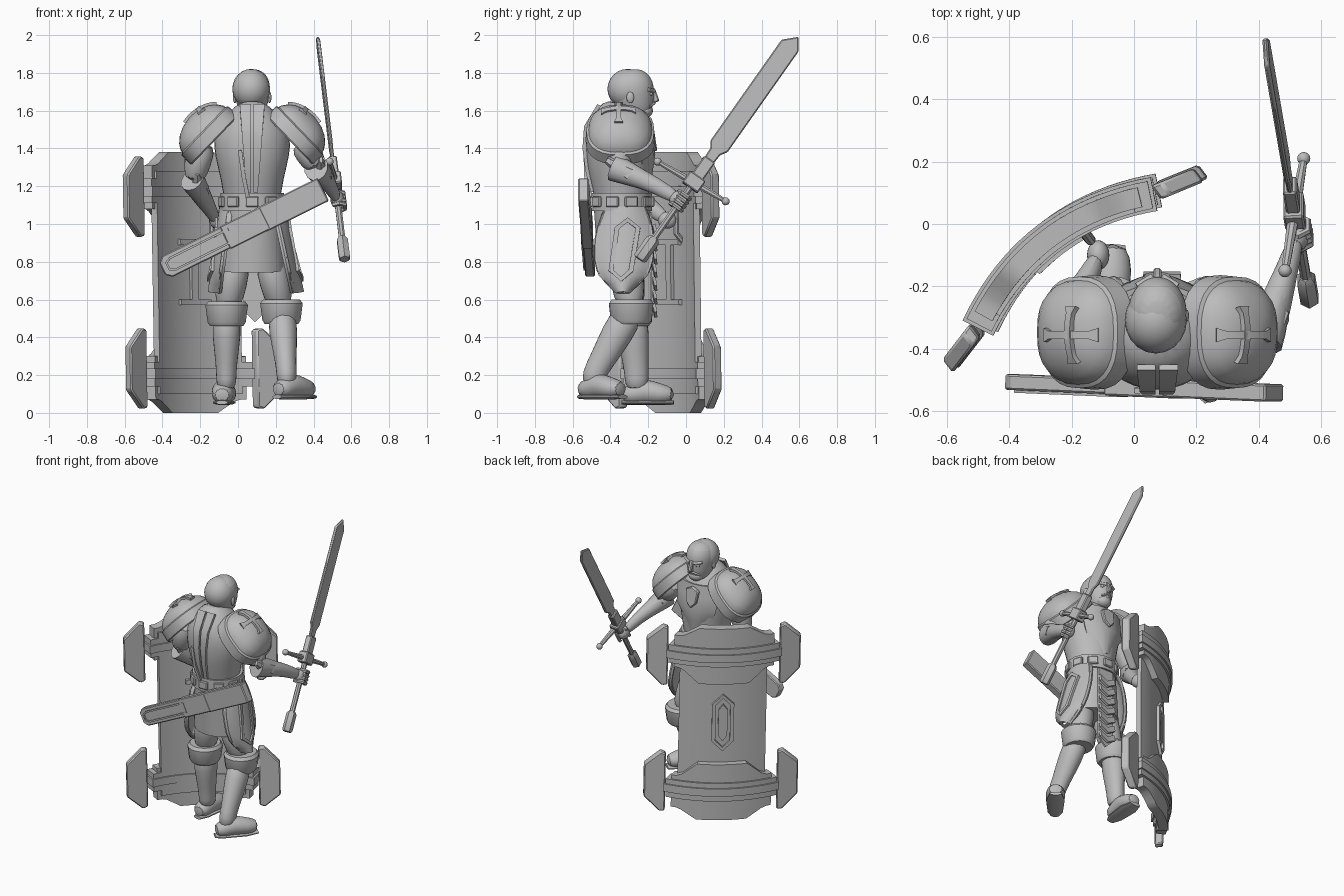
import bpy, bmesh, math
from mathutils import Vector, Matrix
cube = bpy.data.objects.get("Cube")
if cube:
    bpy.data.objects.remove(cube, do_unlink=True)
grey = bpy.data.materials.new("plain grey")
grey.use_nodes = True
grey.diffuse_color = (.5, .5, .5, 1)
grey.node_tree.nodes["Principled BSDF"].inputs["Base Color"].default_value = grey.diffuse_color
parts = []
MID = .075          # body centre line

def finish(name, bm, subdiv=0, bevel=0, thick=0):
    bmesh.ops.recalc_face_normals(bm, faces=bm.faces)
    mesh = bpy.data.meshes.new(name)
    bm.to_mesh(mesh)
    bm.free()
    mesh.materials.append(grey)
    ob = bpy.data.objects.new(name, mesh)
    bpy.context.collection.objects.link(ob)
    if thick:
        mod = ob.modifiers.new("thickness", 'SOLIDIFY')
        mod.thickness, mod.offset = thick, 0
    if bevel:
        mod = ob.modifiers.new("bevel", 'BEVEL')
        mod.width, mod.segments = bevel, 1
    if subdiv:
        mod = ob.modifiers.new("rounding", 'SUBSURF')
        mod.levels = mod.render_levels = subdiv
    else:
        ob.modifiers.new("crisp edges", 'EDGE_SPLIT').split_angle = math.radians(35)
    parts.append(ob)

def skin(name, rows, wrap=True, loop=False, **style):
    """Faces across successive rows of points."""
    bm = bmesh.new()
    grid = [[bm.verts.new(p) for p in row] for row in rows]
    n, m = len(grid[0]), len(grid)
    for i in range(m if loop else m - 1):
        for j in range(n if wrap else n - 1):
            k, nxt = (j + 1) % n, grid[(i + 1) % m]
            bm.faces.new((grid[i][j], grid[i][k], nxt[k], nxt[j]))
    if wrap and not loop:
        bm.faces.new(grid[0])
        bm.faces.new(grid[-1])
    finish(name, bm, **style)

def tube(name, path, radii, ref=(1, 0, 0), sides=12, loop=False, **style):
    """Elliptical sweep; radii are (along ref, across ref), one for all points or one each."""
    path, rows = [Vector(p) for p in path], []
    for i, p in enumerate(path):
        last = len(path) - 1
        t = path[(i + 1) % len(path) if loop else min(i + 1, last)] - path[i - 1 if loop else max(i - 1, 0)]
        t.normalize()
        a = Vector(ref)
        a = (a - t * a.dot(t)).normalized()
        ra, rb = radii[i] if isinstance(radii, list) else radii
        angles = [math.tau * (j + .5) / sides for j in range(sides)]
        rows.append([p + a * ra * math.cos(q) + t.cross(a) * rb * math.sin(q) for q in angles])
    skin(name, rows, loop=loop, **style)

def stack(name, levels, subdiv=1, **kw):
    """Upright body of levels (z, y, half width, half depth)."""
    tube(name, [(MID, y, z) for z, y, *_ in levels], [(w, d) for *_, w, d in levels], subdiv=subdiv, **kw)

def ball(name, centre, size):
    bm = bmesh.new()
    place = Matrix.Translation(centre) @ Matrix.Diagonal((*size, 1))
    bmesh.ops.create_uvsphere(bm, u_segments=20, v_segments=12, radius=1, matrix=place)
    finish(name, bm)

def frame(origin, along, normal):
    x, z = Vector(along).normalized(), Vector(normal)
    z = (z - x * z.dot(x)).normalized()
    return Matrix.Translation(origin) @ Matrix((x, z.cross(x), z)).transposed().to_4x4()

def prism(name, outline, depth, place):
    skin(name, [[place @ Vector((x, y, s * depth / 2)) for x, y in outline] for s in (-1, 1)], bevel=.006)

def bar(name, x0, x1, half, depth, place):
    prism(name, [(x0, -half), (x1, -half), (x1, half), (x0, half)], depth, place)

def sheet(name, f, cols, rows, thick):
    grid = [[f(2 * i / cols - 1, j / rows) for i in range(cols + 1)] for j in range(rows + 1)]
    skin(name, grid, wrap=False, thick=thick)

def ramp(t, *keys):
    """Piecewise linear value from evenly spaced keys."""
    t = min(max(t, 0), 1) * (len(keys) - 1)
    i = min(int(t), len(keys) - 2)
    return keys[i] + (keys[i + 1] - keys[i]) * (t - i)

# Torso, belt and skirt
stack("torso", [(1.06, -.34, .15, .14), (1.17, -.34, .155, .15), (1.3, -.355, .185, .175), (1.42, -.355, .215, .185),
                (1.52, -.355, .19, .175), (1.59, -.345, .12, .13), (1.64, -.33, .08, .09)], sides=16)
stack("skirt", [(1.1, -.34, .155, .15), (.95, -.33, .165, .15), (.75, -.32, .175, .145)], subdiv=0, sides=20)
stack("belt", [(1.07, -.34, .17, .163), (1.165, -.34, .17, .163)], subdiv=0, sides=20)
for i in range(10):
    a = math.tau * (i + .5) / 10
    out = Vector((math.cos(a), math.sin(a), 0))
    at = Vector((MID + out.x * .168, -.34 + out.y * .16, 1.118))
    bar("belt_plate", -.035, .035, .028, .025, frame(at, out.cross((0, 0, 1)), out))
for s in (-1, 1):
    sheet("back_panel", lambda a, b: (MID + s * ramp(b, .018 + .012 * a, .036 + .03 * a),
          -.02 - ramp(b, .475, .503, .518, .51, .44), 1.17 + .46 * b), 2, 8, .02)
tube("back_strap", [(.06, -.49, 1.1), (.03, -.53, 1.25), (.01, -.535, 1.39)], (.015, .012), sides=4)
badge = [(-.08, 0), (-.04, .04), (.045, .05), (.07, 0), (.045, -.05), (-.04, -.04)]
prism("chest_badge", badge, .03, frame((MID, -.178, 1.46), (0, -.15, 1), (0, 1, .15)))
sheet("chest_plate", lambda a, b: (MID + a * ramp(b, .06, .15, .16), -.185 - .06 * a * a + ramp(b, -.015, .01, -.02),
      ramp(b, 1.2, 1.37, 1.54)), 6, 4, .025)
# Head
stack("head", [(1.56, -.235, .04, .05), (1.6, -.25, .072, .085), (1.66, -.275, .092, .112), (1.72, -.285, .1, .12),
               (1.78, -.29, .088, .102), (1.82, -.295, .04, .05)], subdiv=2, sides=14)
stack("neck", [(1.53, -.32, .08, .08), (1.66, -.3, .07, .075)])
ball("hair", (MID - .005, -.308, 1.715), (.1, .108, .106))
prism("nose", [(-.035, 0), (-.025, .035), (.04, .012), (.05, 0)], .026, frame((MID, -.175, 1.675), (0, 0, 1), (-1, 0, 0)))
ball("beard", (MID, -.22, 1.6), (.052, .045, .04))
tube("moustache", [(MID - .04, -.195, 1.622), (MID, -.17, 1.64), (MID + .04, -.195, 1.622)], (.008, .01), (0, 0, 1))
for s in (-1, 1):
    ball("ear", (MID + s * .092, -.295, 1.67), (.01, .02, .03))
    tube("brow", [(MID + s * .065, -.2, 1.712), (MID + s * .015, -.17, 1.705)], (.01, .012), (0, 0, 1))
    ball("eye", (MID + s * .038, -.186, 1.688), (.016, .01, .009))

# Shoulder guards with raised crosses
def dome(s, across, along, up):
    x, y, h = across * .172, along * .172, up * .125
    return Vector((MID + s * (.238 + .69 * x + .72 * h), -.348 + y, 1.482 - .72 * x + .69 * h))

def dome_ring(s, radius, up):
    turns = [Matrix.Rotation(math.tau * j / 28, 2) @ Vector((1, 0)) for j in range(28)]
    return [dome(s, *(radius * math.copysign(abs(v) ** .8, v) for v in t), up) for t in turns]

def dome_top(s, x, y):
    return dome(s, x, y, max(0, 1.06 - x * x - y * y) ** .5)

for s in (-1, 1):
    skin("shoulder_guard", [dome_ring(s, math.sin(q), math.cos(q)) for q in (.1, .4, .7, 1, 1.25, 1.5)])
    lip = [(.97, .2), (1.04, .14), (1.07, -.4), (1.03, -.46), (.92, -.1)]
    skin("shoulder_rim", [dome_ring(s, r, h) for r, h in lip], loop=True)
    spread = [k / 4 for k in range(-4, 5)]
    widths = [(.014, .032 if abs(k) > .8 else .018) for k in spread]
    for name, line in (("cross_upright", [(-.3 + .55 * k, -.05) for k in spread]),
                       ("cross_arm", [(-.35, -.05 + .52 * k) for k in spread])):
        tube(name, [dome_top(s, x, y) for x, y in line], widths, (s * .72, 0, .69), sides=4)
# Arms with flared gauntlets
arms = {"left": [(.34, -.34, 1.44), (.42, -.36, 1.29), (.49, -.15, 1.2), (.525, -.04, 1.13)],
        "right": [(-.19, -.34, 1.44), (-.235, -.32, 1.22), (-.15, -.18, 1.08), (-.115, -.1, 1.02)]}
for side, joints in arms.items():
    s, e, w, h = (Vector(p) for p in joints)
    tube(side + "_upper_arm", [s, s.lerp(e, .5), e], [(.085, .085), (.075, .08), (.06, .06)], subdiv=1)
    tube(side + "_forearm", [e, e.lerp(w, .4), w, h], [(.055, .055), (.06, .06), (.036, .042), (.03, .04)], subdiv=1)
    tube(side + "_gauntlet", [e.lerp(w, -.1), e.lerp(w, .12), e.lerp(w, .9)], [(.065, .075), (.062, .068), (.036, .042)])
    tube(side + "_cuff_point", [e + Vector((.02, -.06, .05)), e.lerp(w, .3)], [(.01, .02), (.065, .055)], sides=6)
    ball(side + "_palm", h, (.036, .048, .045))
# Sword
blade = frame((.515, .04, 1.22), (-.095, .55, .78), (1, 0, 0))
along = lambda d: blade @ Vector((d, 0, 0))
half_blade = [(.12, .028), (.2, .032), (.235, .055), (.89, .055)]
prism("sword_blade", [(x, -y) for x, y in half_blade] + [(.955, -.01)] + half_blade[::-1], .018, blade)
bar("sword_ricasso", -.03, .15, .034, .045, blade)
bar("sword_guard_block", -.035, .04, .05, .065, blade)
guard = [Vector((.485, -.15, 1.33)), along(0), Vector((.545, .21, 1.12))]
tube("sword_guard", guard, [(.013, .013), (.02, .02), (.013, .013)], sides=8)
for end in guard[::2]:
    ball("guard_knob", end, (.021, .021, .021))
tube("sword_grip", [along(-.4), along(0)], (.018, .018), sides=8)
tube("sword_pommel", [along(d) for d in (-.5, -.49, -.38, -.36)], [(.026, .03), (.033, .038), (.033, .038), (.02, .024)], sides=6)
for i in range(4):
    curl = [(-.035, .01), (-.02, .035), (.02, .035), (.036, .005), (.025, -.03)]
    tube("finger", [blade @ Vector((-.085 - .025 * i, b, c)) for b, c in curl], (.013, .012), along(1) - along(0), sides=6)
# Legs and boots
legs = {"left": [(.165, -.33, .82), (.23, -.29, .55), (.258, -.49, .2), (.36, -.37, .125)],
        "right": [(-.01, -.32, .82), (-.06, -.29, .54), (-.062, -.26, .18), (-.07, -.11, .095)]}
low = Vector((0, 0, .04))
for side, joints in legs.items():
    h, k, a, t = (Vector(p) for p in joints)
    tube(side + "_thigh", [h, h.lerp(k, .5), k], [(.09, .1), (.085, .09), (.075, .08)], subdiv=1)
    tube(side + "_shin", [k, k.lerp(a, .35), k.lerp(a, .8), a, a - low * 1.5],
         [(.08, .085), (.08, .09), (.057, .068), (.056, .066), (.05, .06)], subdiv=1)
    tube(side + "_knee_cuff", [k + Vector((0, 0, z)) for z in (-.08, -.06, .03, .05)],
         [(.09, .095), (.103, .11), (.115, .12), (.1, .105)], sides=16)
    heel = Vector((a.x - .02, a.y - .03, t.z))
    ahead = (t - heel).normalized()
    flat = ahead.cross((0, 0, 1))
    foot = [heel - ahead * .05, heel, heel.lerp(t, .4) + low * .6, heel.lerp(t, .8) + low * .1, t + ahead * .05]
    tube(side + "_shoe", foot, [(.045, .04), (.06, .055), (.064, .07), (.07, .06), (.05, .042)], flat, subdiv=1)
    sole = [heel - ahead * .05, heel, heel.lerp(t, .8), t + ahead * .045]
    tube(side + "_sole", [p - low for p in sole], [(.03, .012), (.052, .014), (.062, .014), (.04, .012)], flat)
# Hip plates with hexagon trim
hexagon = [(-.1, .15), (.3, .25), (.5, .75), (.1, .85), (-.3, .75), (-.5, .25)]
for s, flare in ((1, .1), (-1, .06)):
    def hip_plate(a, b, lift=0):
        w = ramp(b, .1, .135, .15, .15, .125, .03)
        return Vector((MID + s * (.165 + flare * b - .05 * a * a + lift), -.32 + w * a - .015 * b, 1.09 - .45 * b))
    sheet("hip_plate", hip_plate, 8, 10, .02)
    edge = [(-1, k / 8) for k in range(9)] + [(1, 1 - k / 8) for k in range(9)]
    tube("hip_plate_rim", [hip_plate(a, b) for a, b in edge], (.016, .01), sides=6, loop=True)
    tube("hip_plate_hexagon", [hip_plate(-a, b, .01) for a, b in hexagon], (.018, .018), sides=4, loop=True)
# Front cloth with overlapping chevrons
sheet("front_cloth", lambda a, b: (.09 + a * .06, -.185, 1.06 - .52 * b - .06 * b * (1 - abs(a))), 4, 4, .012)
for z in (1 - .07 * i for i in range(7)):
    sheet("chevron", lambda a, b: (.09 + a * .06, -.17 + .01 * b, z - .045 * b - .03 * (1 - abs(a))), 2, 1, .016)
# Scabbard across the back
sheath = frame((.03, -.525, .975), (.83, -.035, .41), (0, -1, 0))
tip = [(-.08, -.062), (-.08, .062), (-.45, .062), (-.48, .035), (-.48, -.035), (-.45, -.062)]
prism("scabbard_lower", tip, .05, sheath)
tube("scabbard_trim", [sheath @ Vector((x * .93, y * .55, .028)) for x, y in tip], (.008, .008), (0, 1, 0), sides=4, loop=True)
bar("scabbard_middle", -.11, .13, .066, .06, sheath)
bar("scabbard_upper", .1, .47, .068, .056, sheath)

# Curved shield: u across, n outward, rolled slightly in its own plane
def place(u, n, z):
    u += .02 * (.69 - z)
    return Vector((-.2 + .796 * u - .606 * n, -.1275 + .606 * u + .796 * n, z))

def shield(u, lift, z):
    return place(u, .19 * (1 - (u / .51) ** 2) + lift, z)

def shield_plate(name, half, low, high, thick, lift=-.08):
    sheet(name, lambda a, b: shield(half * a, lift, low(a) + (high(a) - low(a)) * b), 20, 1, thick)

hump = lambda a: min(max((.85 - abs(a)) / .35, 0), 1)
shield_plate("shield_panel", .28, lambda a: .1, lambda a: 1.28, .035, -.11)
for fz in (lambda v: v, lambda v: 1.38 - v):
    shield_plate("shield_cap", .315, lambda a: fz(1.08 - .1 * hump(a)), lambda a: fz(1.31 + .07 * hump(a)), .065)
    shield_plate("shield_band", .345, lambda a: fz(1.11), lambda a: fz(1.24), .09)
    shield_plate("shield_band_ridge", .355, lambda a: fz(1.145), lambda a: fz(1.2), .11)
    lug = [(.365, .94), (.4, .93), (.505, 1.03), (.505, 1.26), (.4, 1.36), (.365, 1.35)]
    for s in (-1, 1):
        skin("shield_lug", [[place(s * u, d - .27 * (u - .43), fz(z)) for u, z in lug] for d in (-.027, .027)], bevel=.008)
# Shield boss outside, grip bracket inside
boss = [(0, .5), (.06, .56), (.06, .82), (0, .88), (-.06, .82), (-.06, .56)]
tube("shield_boss_rim", [shield(u, -.085, z) for u, z in boss], (.018, .018), (-.6, .8, 0), sides=4, loop=True)
skin("shield_boss", [[shield(u * .5, d, .69 + (z - .69) * .7) for u, z in boss] for d in (-.1, -.075)])
for half, low, high in ((.022, .58, .91), (.1, .57, .6), (.1, .89, .92)):
    sheet("grip_bracket", lambda a, b: shield(half * a, -.135, low + (high - low) * b), 6, 1, .025)
tube("shield_grip", [shield(.1, d, z) for d, z in ((-.11, .9), (-.16, .95), (-.16, 1.07), (-.11, 1.12))], (.016, .016), sides=8)
# Smooth shading with sharp edges kept
bpy.ops.object.select_all(action='DESELECT')
for ob in parts:
    ob.select_set(True)
bpy.context.view_layer.objects.active = parts[0]
bpy.ops.object.shade_smooth_by_angle(angle=math.radians(35))
